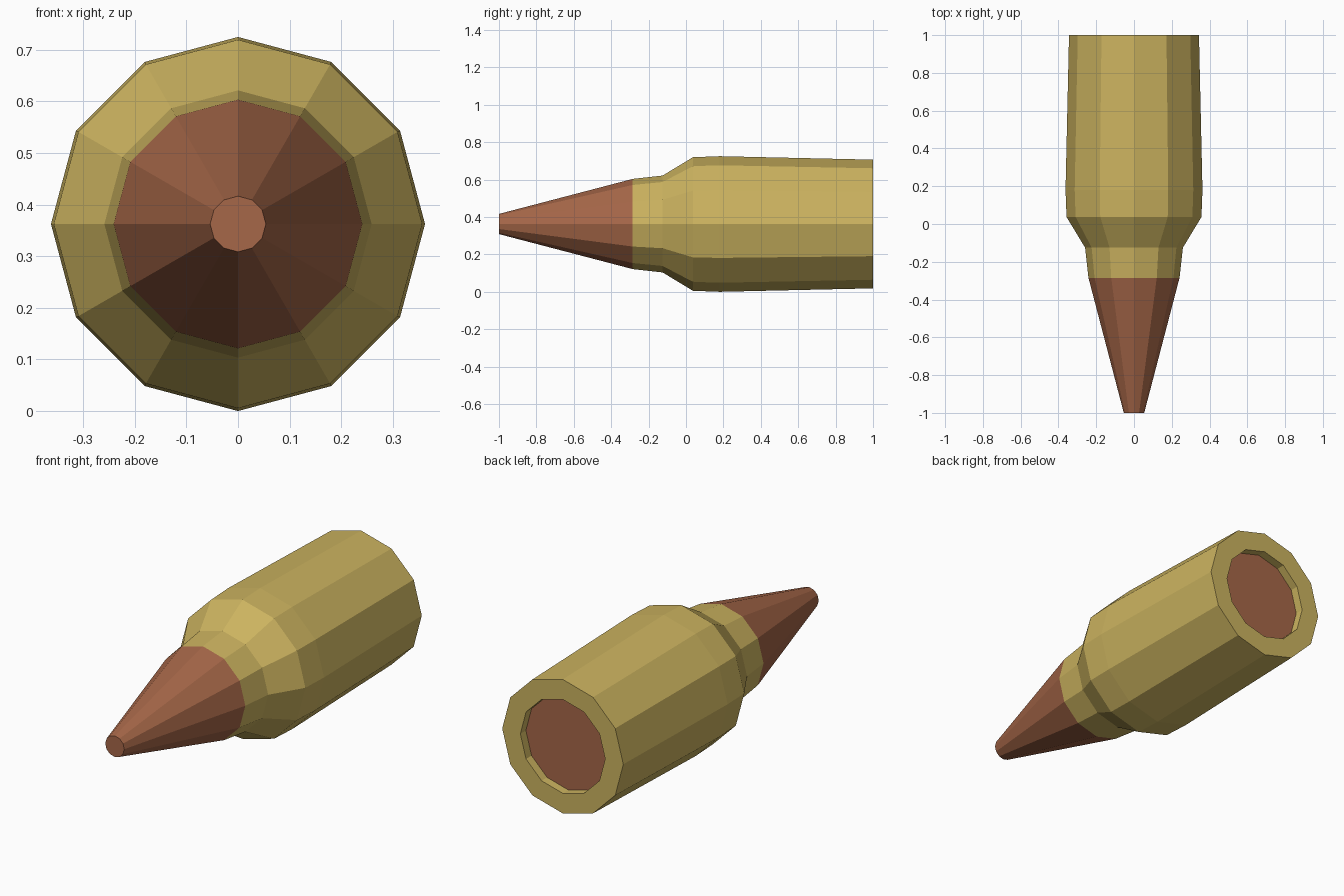
import bpy, bmesh, math

if "Cube" in bpy.data.objects:
    bpy.data.objects.remove(bpy.data.objects["Cube"])

SIDES = 12
AXIS_Z = 0.3625


def material(name, rgb):
    m = bpy.data.materials.new(name)
    m.diffuse_color = (*rgb, 1)
    m.use_nodes = True
    m.node_tree.nodes["Principled BSDF"].inputs["Base Color"].default_value = m.diffuse_color
    return m


def lathe(name, profile, mat, cap_first=False, cap_last=False):
    """Spin (y, radius) points around the long axis into flat-sided rings."""
    bm = bmesh.new()
    rings = []
    for y, r in profile:
        rings.append([bm.verts.new((r * math.sin(2 * math.pi * i / SIDES), y,
                                    AXIS_Z + r * math.cos(2 * math.pi * i / SIDES)))
                      for i in range(SIDES)])
    for a, b in zip(rings, rings[1:]):
        for i in range(SIDES):
            j = (i + 1) % SIDES
            bm.faces.new((a[i], a[j], b[j], b[i]))
    if cap_first:
        bm.faces.new(rings[0][::-1])
    if cap_last:
        bm.faces.new(rings[-1])
    # profiles run front to back along the outside, so this winding faces outward
    for f in bm.faces:
        f.normal_flip()
    bm.normal_update()
    if cap_first and cap_last:
        bmesh.ops.recalc_face_normals(bm, faces=bm.faces[:])
    mesh = bpy.data.meshes.new(name)
    bm.to_mesh(mesh)
    bm.free()
    mesh.materials.append(mat)
    ob = bpy.data.objects.new(name, mesh)
    bpy.context.collection.objects.link(ob)
    # make sure the sides point away from the axis
    f = mesh.polygons[0]
    if f.normal.x * f.center.x + f.normal.z * (f.center.z - AXIS_Z) < 0:
        mesh.flip_normals()
    return ob


brass = material("brass", (0.60, 0.45, 0.115))
copper = material("copper", (0.38, 0.135, 0.065))

# Brass case: neck, shoulder, body, rear rim and recess wall
lathe("case", [(-0.285, 0.241), (-0.125, 0.259), (0.037, 0.357), (0.18, 0.3625),
               (1.0, 0.344), (1.0, 0.241), (0.955, 0.241)], brass)

# Tapered copper tip with a blunt nose
lathe("tip", [(-1.0, 0.054), (-0.285, 0.241)], copper, cap_first=True)

# Copper disc set into the rear recess
lathe("rear_disc", [(0.95, 0.241), (0.955, 0.241)], copper, True, True)
